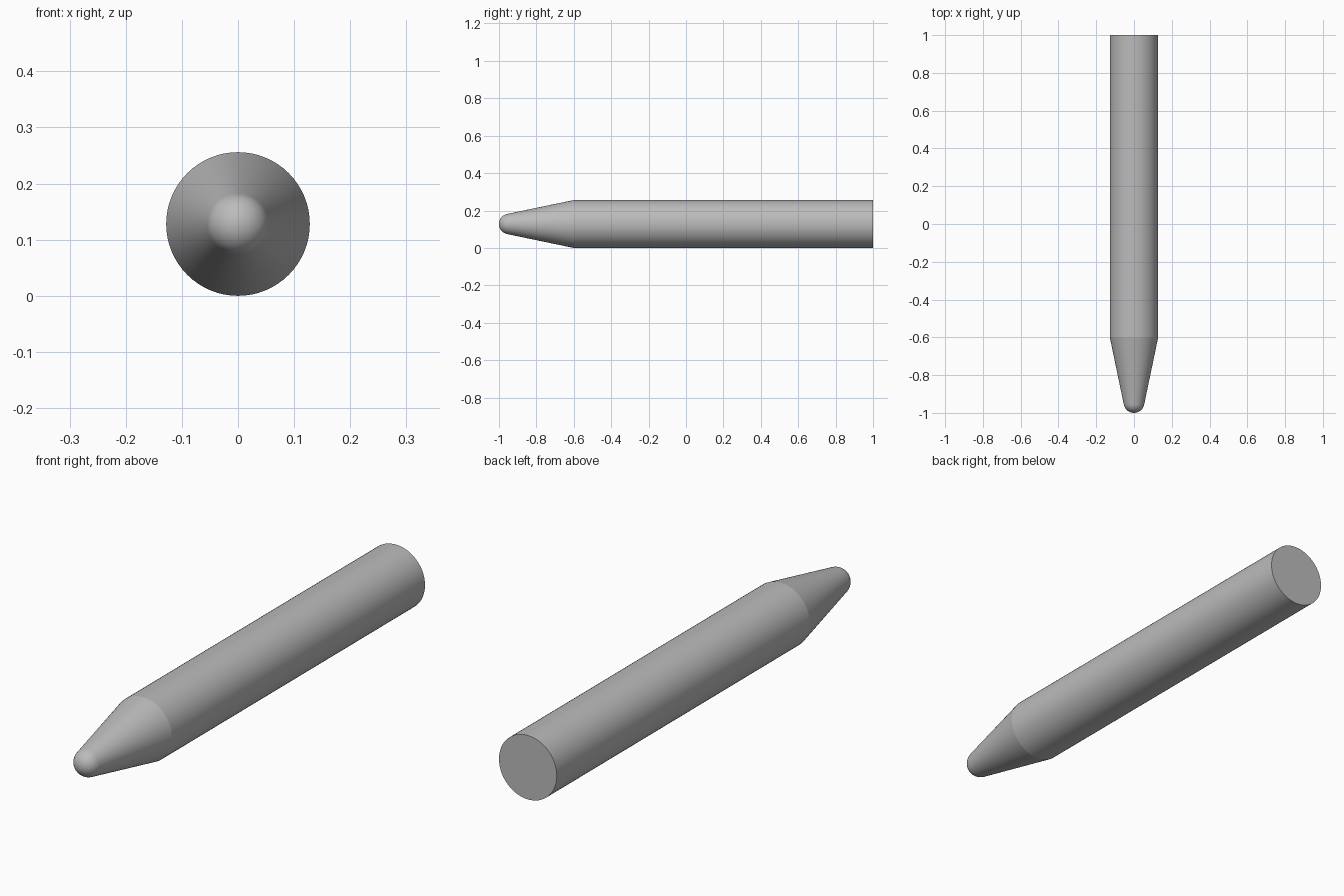
import bpy
import bmesh
import math
from mathutils import Matrix, Vector

SEGMENTS = 64
RADIUS = 0.128        # barrel radius, also the height of the axis
SHOULDER = -0.6       # where the taper begins
TIP_RADIUS = 0.055
TIP_CENTRE = -1 + TIP_RADIUS

cube = bpy.data.objects.get("Cube")
if cube:
    bpy.data.objects.remove(cube, do_unlink=True)

grey = bpy.data.materials.new("plain_grey")
grey.use_nodes = True
colour = (0.5, 0.5, 0.5, 1)
grey.diffuse_color = colour
grey.node_tree.nodes["Principled BSDF"].inputs["Base Color"].default_value = colour


def lathe(name, profile):
    """Spin (radius, y) points around the lengthwise axis."""
    bm = bmesh.new()
    verts = [bm.verts.new((r, y, 0)) for r, y in profile]
    edges = [bm.edges.new(pair) for pair in zip(verts, verts[1:])]
    bmesh.ops.spin(bm, geom=verts + edges, cent=(0, 0, 0), axis=(0, 1, 0),
                   angle=math.tau, steps=SEGMENTS, use_duplicate=False)
    bmesh.ops.remove_doubles(bm, verts=bm.verts, dist=0.0001)
    # Point the faces away from the axis, or backwards on the flat end
    for face in bm.faces:
        centre = face.calc_center_median()
        outward = Vector((centre.x, 0, centre.z))
        if abs(face.normal.y) > 0.999:
            outward = Vector((0, centre.y, 0))
        if face.normal.dot(outward) < 0:
            face.normal_flip()
    bmesh.ops.translate(bm, verts=bm.verts, vec=(0, 0, RADIUS))
    mesh = bpy.data.meshes.new(name)
    bm.to_mesh(mesh)
    bm.free()
    mesh.materials.append(grey)
    part = bpy.data.objects.new(name, mesh)
    bpy.context.collection.objects.link(part)
    bpy.ops.object.select_all(action='DESELECT')
    part.select_set(True)
    bpy.context.view_layer.objects.active = part
    bpy.ops.object.shade_smooth_by_angle(angle=math.radians(40))
    return part


# The rounded tip meets the taper where the cone is tangent to the ball
run = SHOULDER - TIP_CENTRE
slope = math.asin((RADIUS - TIP_RADIUS) / run)
for _ in range(8):
    join_r = TIP_RADIUS * math.cos(slope)
    join_y = TIP_CENTRE - TIP_RADIUS * math.sin(slope)
    slope = math.atan((RADIUS - join_r) / (SHOULDER - join_y))

# Barrel with a flat closed back end
lathe("barrel", [(RADIUS, SHOULDER), (RADIUS, 1), (0, 1)])

# Tapered nose
lathe("taper", [(join_r, join_y), (RADIUS, SHOULDER)])

# Rounded tip
steps = 12
sweep = math.pi / 2 - slope
arc = [(TIP_RADIUS * math.sin(sweep * i / steps),
        TIP_CENTRE - TIP_RADIUS * math.cos(sweep * i / steps))
       for i in range(steps + 1)]
lathe("rounded_tip", arc)
